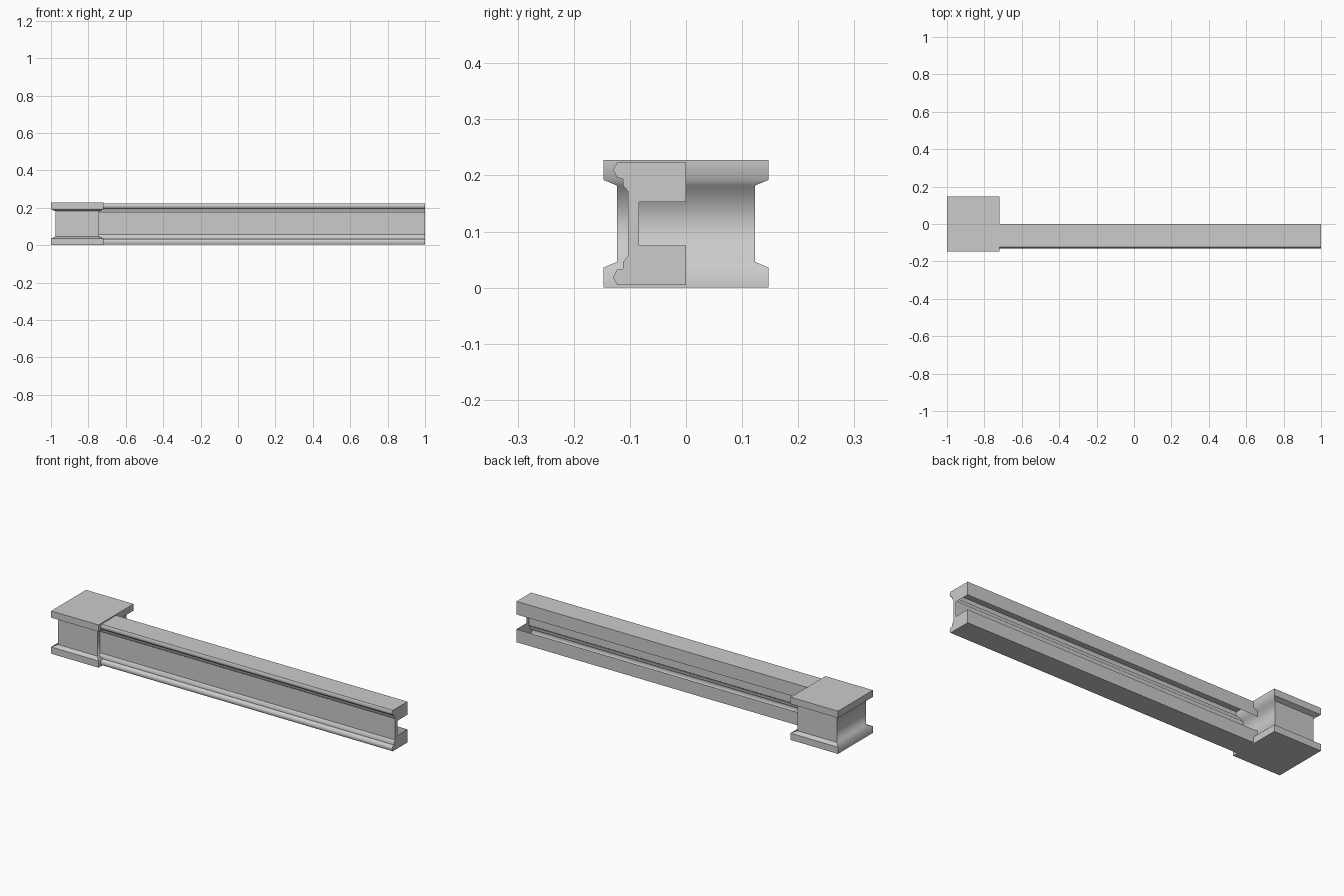
import bpy
import bmesh
from math import radians

cube = bpy.data.objects.get("Cube")
if cube:
    bpy.data.objects.remove(cube, do_unlink=True)

grey = bpy.data.materials.new("plain_grey")
grey.use_nodes = True
colour = (0.6, 0.6, 0.6, 1)
grey.diffuse_color = colour
grey.node_tree.nodes["Principled BSDF"].inputs["Base Color"].default_value = colour


def finish(bm, name):
    mesh = bpy.data.meshes.new(name)
    bm.to_mesh(mesh)
    bm.free()
    mesh.materials.append(grey)
    obj = bpy.data.objects.new(name, mesh)
    bpy.context.collection.objects.link(obj)
    return obj


# End block: square slabs flaring out from a narrower neck
HEIGHT, CX, HX, HY, INSET = 0.228, -0.86, 0.14, 0.147, 0.024
half = [(0, 0), (0.036, 0), (0.046, INSET)]
levels = half + [(HEIGHT - z, inset) for z, inset in reversed(half)]

bm = bmesh.new()
rings = []
for z, inset in levels:
    hx, hy = HX - inset, HY - inset
    rings.append([bm.verts.new((CX + sx * hx, sy * hy, z))
                  for sx, sy in ((-1, -1), (1, -1), (1, 1), (-1, 1))])
for low, high in zip(rings, rings[1:]):
    for i in range(4):
        j = (i + 1) % 4
        face = bm.faces.new((low[i], low[j], high[j], high[i]))
        face.smooth = i in (1, 3)      # the end sides blend softly into the flare
bm.faces.new(rings[0][::-1])
bm.faces.new(rings[-1])
finish(bm, "end_block")

# Rail: hollow channel with a bead along the top and bottom of its front
MID = 0.114
upper = [(0, 0.039), (0, 0.109), (-0.123, 0.109), (-0.130, 0.096),
         (-0.123, 0.082), (-0.112, 0.080), (-0.112, 0.068), (-0.103, 0.057)]
profile = upper + [(y, -z) for y, z in reversed(upper)]

bm = bmesh.new()
near, far = [[bm.verts.new((x, y, MID + z)) for y, z in profile]
             for x in (-0.742, 1.0)]
last = len(profile) - 2
for i in range(last + 1):
    face = bm.faces.new((near[i], far[i], far[i + 1], near[i + 1]))
    face.smooth = 2 <= min(i, last - i) <= 6
# Closed outer end with a slot cut in from the back
slot = [bm.verts.new((1.0, -0.084, MID + z)) for z in (-0.039, 0.039)]
bm.faces.new(far + slot)
bm.normal_update()
# Outward normals on the shell
top = next(f for f in bm.faces if abs(f.normal.z) > 0.99
           and f.calc_center_median().z > MID + 0.1)
if top.normal.z < 0:
    bmesh.ops.reverse_faces(bm, faces=bm.faces[:])
cap = next(f for f in bm.faces if abs(f.normal.x) > 0.9)
if cap.normal.x < 0:
    bmesh.ops.reverse_faces(bm, faces=[cap])
bm.normal_update()
for edge in bm.edges:
    if len(edge.link_faces) == 2:
        edge.smooth = edge.calc_face_angle() < radians(65)
finish(bm, "rail")
